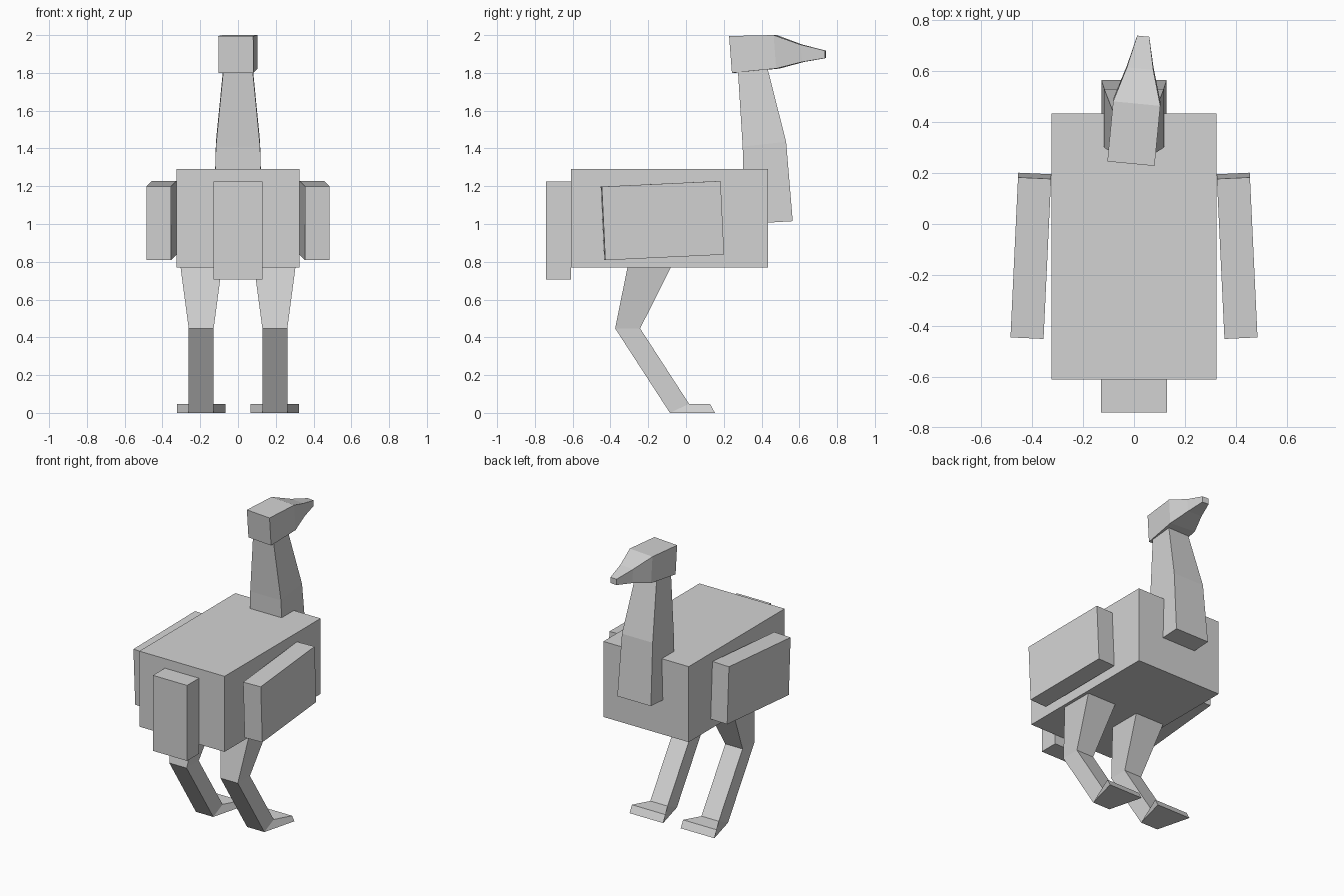
import bpy, bmesh, math
from mathutils import Matrix, Vector

if "Cube" in bpy.data.objects:
    bpy.data.objects.remove(bpy.data.objects["Cube"], do_unlink=True)

grey = bpy.data.materials.new("plain_grey")
grey.use_nodes = True
colour = (0.65, 0.65, 0.65, 1)
grey.diffuse_color = colour
grey.node_tree.nodes["Principled BSDF"].inputs["Base Color"].default_value = colour


def finish(name, bm, matrix=Matrix()):
    bmesh.ops.transform(bm, matrix=matrix, verts=bm.verts)
    bmesh.ops.recalc_face_normals(bm, faces=bm.faces)
    mesh = bpy.data.meshes.new(name)
    bm.to_mesh(mesh)
    bm.free()
    mesh.materials.append(grey)
    obj = bpy.data.objects.new(name, mesh)
    bpy.context.collection.objects.link(obj)
    return obj


def box(name, centre, size, pitch=0, yaw=0):
    bm = bmesh.new()
    bmesh.ops.create_cube(bm, size=1)
    turn = Matrix.Rotation(math.radians(yaw), 4, 'Z') @ Matrix.Rotation(math.radians(pitch), 4, 'X')
    return finish(name, bm, Matrix.Translation(centre) @ turn @ Matrix.Diagonal((*size, 1)))


def loft(name, rings, cx=0, matrix=Matrix()):
    """Four-sided tube; each ring is two side-profile points (y, z) and a half width."""
    bm = bmesh.new()
    loops = []
    for a, b, w in rings:
        corners = [(cx - w, *a), (cx + w, *a), (cx + w, *b), (cx - w, *b)]
        loops.append([bm.verts.new(c) for c in corners])
    for p, q in zip(loops, loops[1:]):
        for i in range(4):
            j = (i + 1) % 4
            bm.faces.new((p[i], p[j], q[j], q[i]))
    bm.faces.new(loops[0])
    bm.faces.new(loops[-1])
    return finish(name, bm, matrix)


# Body and tail
box("body", (0, -0.0875, 1.03), (0.65, 1.045, 0.52))
box("tail", (0, -0.675, 0.965), (0.26, 0.13, 0.52))

# Neck, tapering upward with a bend
loft("neck", [((0.31, 1.0), (0.565, 1.015), 0.128),
              ((0.30, 1.41), (0.53, 1.435), 0.117),
              ((0.275, 1.81), (0.43, 1.83), 0.078)])

# Head and beak, turned slightly to one side
turn = Matrix.Translation((-0.012, 0.237, 0)) @ Matrix.Rotation(math.radians(-5.5), 4, 'Z')
loft("head", [((0.015, 1.80), (0, 1.995), 0.093),
              ((0.25, 1.823), (0.237, 2.0), 0.093),
              ((0.385, 1.858), (0.375, 1.95), 0.052),
              ((0.503, 1.878), (0.503, 1.918), 0.024)], matrix=turn)

# Wings and legs; each leg is one tube from hip to toes
for side, s in (("left", 1), ("right", -1)):
    box(side + "_wing", (s * 0.405, -0.125, 1.018), (0.13, 0.63, 0.39), 2.7, s * 2.7)
    loft(side + "_leg", [((-0.304, 0.80), (-0.065, 0.80), 0.113),
                         ((-0.375, 0.447), (-0.243, 0.447), 0.066),
                         ((-0.085, 0), (0.016, 0.048), 0.066),
                         ((0.153, 0), (0.127, 0.048), 0.128)], cx=s * 0.195)
